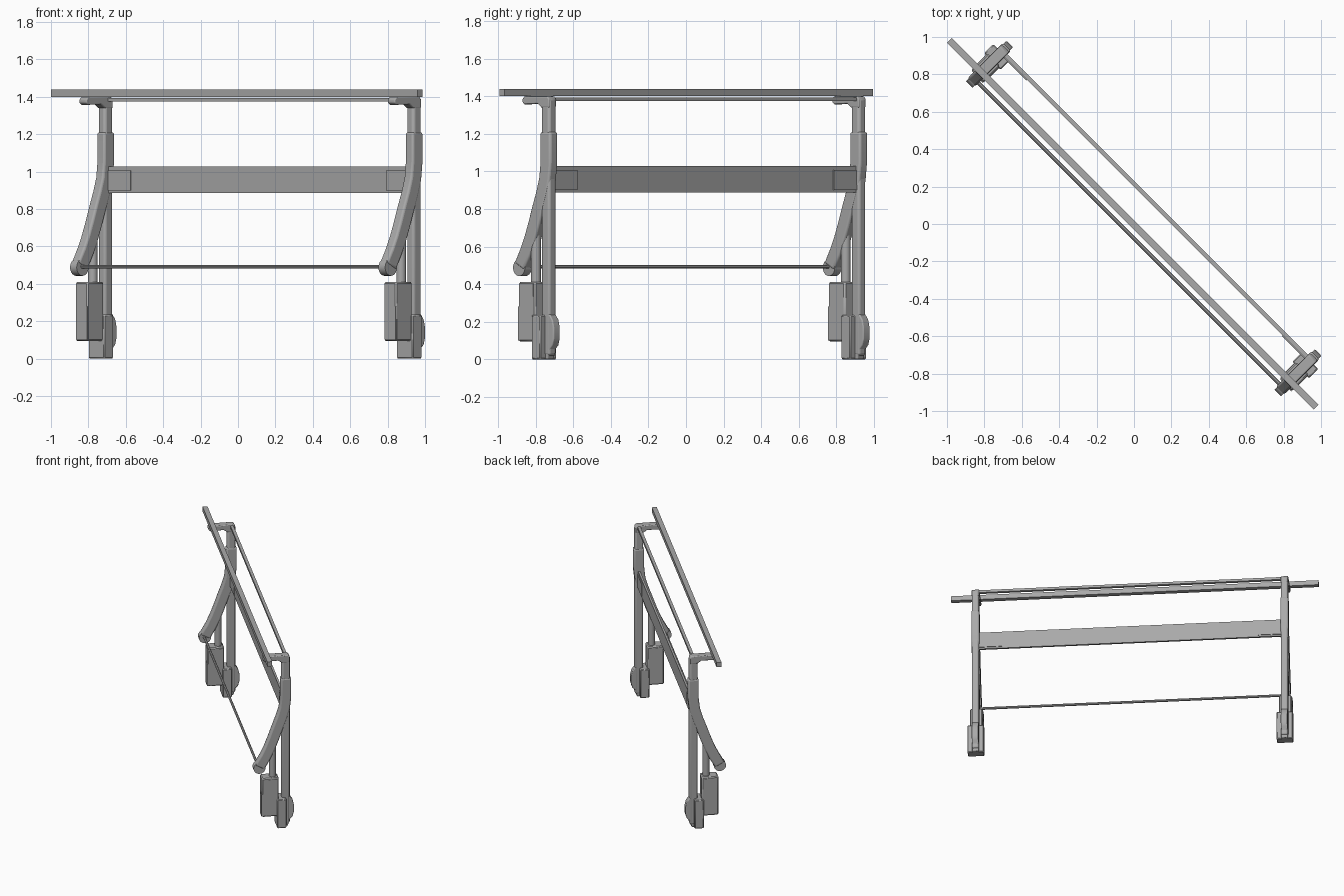
import bpy, bmesh, math
from mathutils import Matrix, Vector

if "Cube" in bpy.data.objects:
    bpy.data.objects.remove(bpy.data.objects["Cube"])

# Local frame: u along the length, v across, z up; the model lies on a diagonal
TURN = Matrix.Rotation(math.radians(-45), 4, 'Z')
SIDES = (("left", -1.15), ("right", 1.182))


def grey(name, value):
    m = bpy.data.materials.new(name)
    m.diffuse_color = (value, value, value, 1)
    m.use_nodes = True
    m.node_tree.nodes["Principled BSDF"].inputs["Base Color"].default_value = m.diffuse_color
    return m


METAL = grey("dark_metal", 0.40)


def finish(name, bm, bevel=0, segments=3):
    bmesh.ops.recalc_face_normals(bm, faces=bm.faces)
    bm.transform(TURN)
    mesh = bpy.data.meshes.new(name)
    bm.to_mesh(mesh)
    bm.free()
    mesh.materials.append(METAL)
    ob = bpy.data.objects.new(name, mesh)
    bpy.context.collection.objects.link(ob)
    if bevel:
        m = ob.modifiers.new("bevel", 'BEVEL')
        m.width, m.segments, m.limit_method = bevel, segments, 'ANGLE'
        m.angle_limit = math.radians(40)
    bpy.ops.object.select_all(action='DESELECT')
    ob.select_set(True)
    bpy.context.view_layer.objects.active = ob
    bpy.ops.object.shade_smooth_by_angle(angle=math.radians(35))
    return ob


def box(name, u, v, z, bevel=0, segments=3):
    bm = bmesh.new()
    bmesh.ops.create_cube(bm, size=1)
    for p in bm.verts:
        p.co = Vector([(r[0] + r[1]) / 2 + c * (r[1] - r[0])
                       for c, r in zip(p.co, (u, v, z))])
    return finish(name, bm, bevel, segments)


def extrude(name, profile, u0, u1, bevel=0):
    """Extrude a (v, z) outline along u."""
    bm = bmesh.new()
    face = bm.faces.new([bm.verts.new((u0, v, z)) for v, z in profile])
    out = bmesh.ops.extrude_face_region(bm, geom=[face])
    for g in out["geom"]:
        if isinstance(g, bmesh.types.BMVert):
            g.co.x = u1
    # Keep both end caps so the part is closed
    if not any(all(abs(p.co.x - u0) < 1e-6 for p in f.verts) for f in bm.faces):
        bm.faces.new([p for p in bm.verts if abs(p.co.x - u0) < 1e-6])
    return finish(name, bm, bevel)


def cylinder(name, centre, radius, length, axis='Z', sides=16):
    bm = bmesh.new()
    rot = Matrix.Rotation(math.pi / 2, 4, 'Y') if axis == 'U' else Matrix()
    bmesh.ops.create_cone(bm, cap_ends=True, segments=sides, radius1=radius,
                          radius2=radius, depth=length,
                          matrix=Matrix.Translation(centre) @ rot)
    return finish(name, bm)


def ribbon(path, half):
    """Outline of constant width around a (v, z) centre line."""
    pts = [Vector(p) for p in path]
    left, right = [], []
    for i, p in enumerate(pts):
        t = (pts[min(i + 1, len(pts) - 1)] - pts[max(i - 1, 0)]).normalized()
        n = Vector((-t.y, t.x)) * half
        left.append(p + n)
        right.append(p - n)
    return left + right[::-1]


# Long parts joining the two legs
box("top_rail", (-1.393, 1.38), (-0.022, 0.015), (1.40, 1.438))
box("upper_tie_bar", (-1.15, 1.182), (0.14, 0.163), (1.374, 1.394))
box("middle_board", (-1.14, 1.17), (0.142, 0.158), (0.887, 1.028))
cylinder("lower_tie_rod", (0.016, -0.055, 0.492), 0.010, 2.33, 'U', 8)

ARM = [(0.150, 1.21), (0.150, 1.05), (0.140, 0.96), (0.116, 0.88), (0.086, 0.80),
       (0.058, 0.72), (0.027, 0.64), (-0.006, 0.57), (-0.048, 0.495)]

for side, u in SIDES:
    inward = 1 if u < 0 else -1
    # Upright post with hooked head carrying the rail
    box(side + "_post", (u - 0.027, u + 0.027), (0.118, 0.180), (0.02, 1.39), 0.014)
    extrude(side + "_rail_bracket",
            [(0.178, 1.34), (0.178, 1.385), (0.165, 1.40), (-0.01, 1.40), (-0.024, 1.385),
             (-0.024, 1.368), (-0.01, 1.357), (0.09, 1.36), (0.118, 1.34)],
            u - 0.028, u + 0.028, 0.006)
    # Curved arm with round end
    extrude(side + "_curved_arm", ribbon(ARM, 0.040), u - 0.03, u + 0.03, 0.012)
    cylinder(side + "_arm_pivot", (u, -0.050, 0.488), 0.045, 0.05, 'U', 20)
    # Board fixing plate
    ends = sorted((u + inward * 0.02, u + inward * 0.2))
    box(side + "_board_plate", ends, (0.136, 0.164), (0.90, 1.007))
    # Drive block, its side plates and strut
    box(side + "_block", (u - 0.047, u + 0.047), (-0.035, 0.092), (0.095, 0.41), 0.008, 1)
    box(side + "_block_plate", (u - 0.05, u + 0.05), (0.013, 0.08), (0.335, 0.40))
    box(side + "_block_cover", (u - 0.03, u + 0.045), (-0.038, 0.0), (0.10, 0.28))
    cylinder(side + "_strut", (u, 0.052, 0.54), 0.026, 0.38)
    # Foot with rear bulge
    box(side + "_foot", (u - 0.062, u + 0.062), (0.078, 0.148), (0.0, 0.235), 0.006, 1)
    extrude(side + "_foot_bulge",
            [(0.13, 0.0), (0.165, 0.0), (0.175, 0.05), (0.2, 0.075), (0.21, 0.11),
             (0.21, 0.17), (0.2, 0.21), (0.178, 0.24), (0.13, 0.24)],
            u - 0.025, u + 0.025, 0.006)
